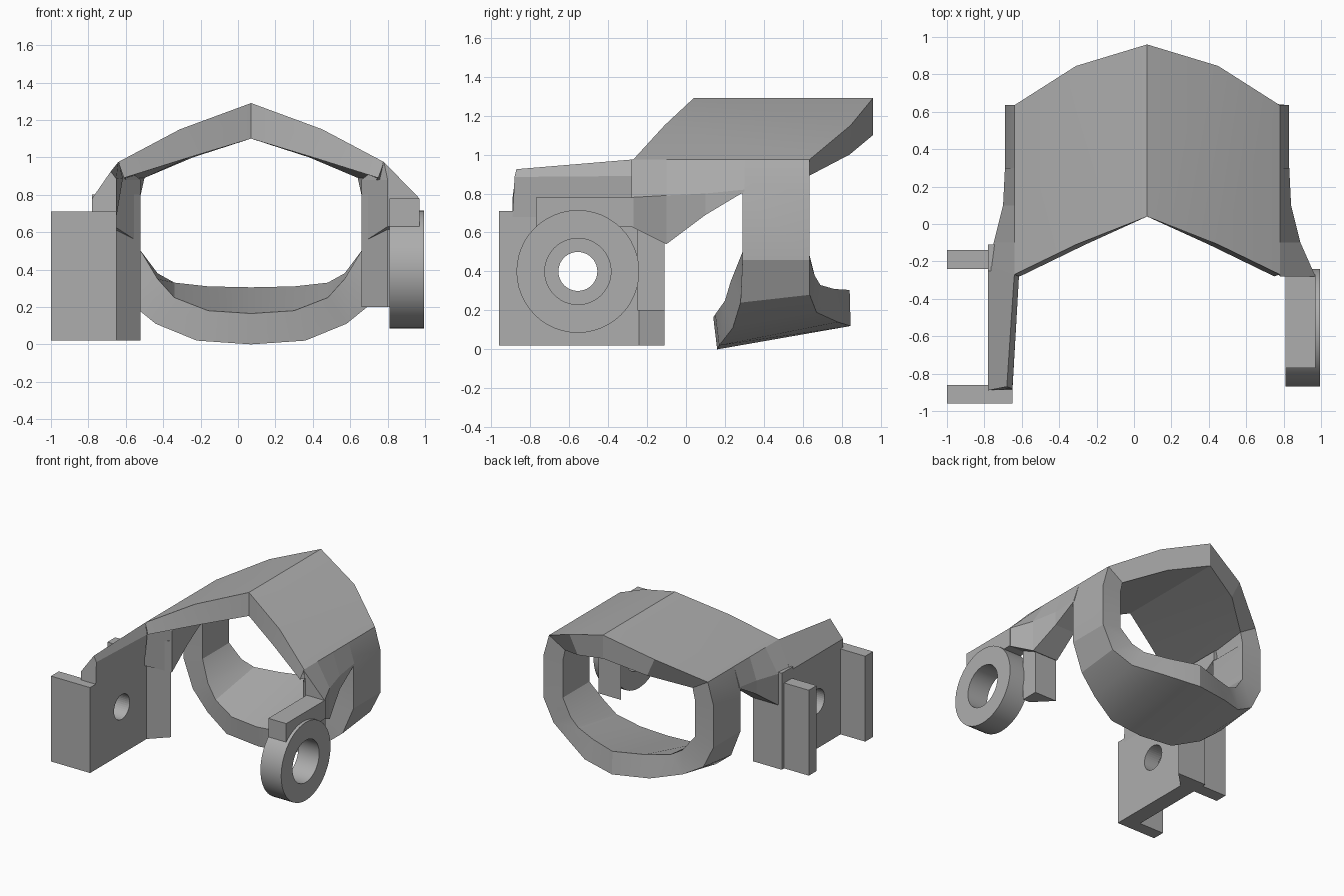
import bpy, bmesh, math
from mathutils import Matrix, Vector

cube = bpy.data.objects.get("Cube")
if cube:
    bpy.data.objects.remove(cube, do_unlink=True)

grey = bpy.data.materials.new("plain grey")
grey.use_nodes = True
colour = (0.42, 0.42, 0.42, 1)
grey.diffuse_color = colour
grey.node_tree.nodes["Principled BSDF"].inputs["Base Color"].default_value = colour

CENTRE = 0.07  # symmetry plane of the cuff


def finish(name, bm, smooth=True):
    """Turn a bmesh into a named grey object."""
    bmesh.ops.recalc_face_normals(bm, faces=bm.faces)
    mesh = bpy.data.meshes.new(name)
    bm.to_mesh(mesh)
    bm.free()
    mesh.materials.append(grey)
    obj = bpy.data.objects.new(name, mesh)
    bpy.context.collection.objects.link(obj)
    if smooth:
        bpy.ops.object.select_all(action='DESELECT')
        obj.select_set(True)
        bpy.context.view_layer.objects.active = obj
        bpy.ops.object.shade_smooth_by_angle(angle=math.radians(20))
    return obj


def loft(name, sections, closed=False, smooth=False):
    """Skin equal-length loops of points, capping the ends unless closed."""
    bm = bmesh.new()
    rings = [[bm.verts.new(p) for p in section] for section in sections]
    size = len(rings[0])
    pairs = list(zip(rings, rings[1:]))
    if closed:
        pairs.append((rings[-1], rings[0]))
    for a, b in pairs:
        for i in range(size):
            j = (i + 1) % size
            bm.faces.new((a[i], a[j], b[j], b[i]))
    if not closed:
        bm.faces.new(rings[0])
        bm.faces.new(rings[-1])
    return finish(name, bm, smooth)


def box(name, low, high):
    bm = bmesh.new()
    low, high = Vector(low), Vector(high)
    size = high - low
    matrix = Matrix.Translation((low + high) / 2) @ Matrix.Diagonal((*size, 1))
    bmesh.ops.create_cube(bm, size=1, matrix=matrix)
    return finish(name, bm, False)


def prism(name, footprint, bottom, top):
    """Upright prism over an (x, y) footprint."""
    return loft(name, [[(x, y, z) for x, y in footprint] for z in (bottom, top)])


# Cuff: each half-section gives outer front, outer back, inner back, inner front
# as (distance from centre, y, z), running from the ridge to the lowest point
half = [
    [(0, .04, 1.29), (0, .96, 1.29), (0, .96, 1.1), (0, .04, 1.1)],
    [(.38, -.11, 1.15), (.38, .845, 1.15), (.31, .84, 1), (.33, -.11, 1)],
    [(.71, -.27, .975), (.71, .635, .975), (.57, .63, .89), (.68, -.28, .89)],
    [(.76, .29, .8), (.76, .635, .8), (.59, .63, .8), (.59, .29, .8)],
    [(.76, .29, .46), (.76, .635, .46), (.59, .63, .5), (.59, .29, .5)],
    [(.67, .28, .24), (.67, .635, .28), (.5, .66, .38), (.5, .23, .35)],
    [(.51, .24, .11), (.51, .67, .19), (.41, .69, .33), (.41, .2, .25)],
    [(.29, .17, .02), (.29, .78, .14), (.23, .76, .31), (.23, .15, .18)],
    [(0, .16, 0), (0, .845, .12), (0, .84, .305), (0, .14, .165)],
]


def side(points, sign):
    return [(CENTRE + sign * w, y, z) for w, y, z in points]


sections = [side(s, 1) for s in half] + [side(s, -1) for s in half[-2:0:-1]]
loft("cuff_ring", sections, closed=True, smooth=True)

# Flared webs that carry the roof edge forward to each arm
for label, sign, flare, foot in (("left", 1, .9, .2), ("right", -1, .85, .02)):
    stations = [
        # y, roof edge, outer width, outer height, lower edge, inner width
        (.3, .71, .76, .82, .81, .59),
        (.1, .71, .77, .8, .69, .59),
        (-.1, .71, .82, .79, .54, .59),
        (-.28, .71, flare, .78, .63, .73),
    ]
    loft(label + "_web", [side([(edge, y, .975), (wide, y, high), (wide, y, low),
                                (inner, y, low), (inner, y, .88)], sign)
                          for y, edge, wide, high, low, inner in stations])

    # Chamfered post below the web
    outer = .79 if sign > 0 else .85
    post = [(.73, -.25), (.59, -.11), (outer, -.11), (outer, -.25)]
    prism(label + "_post", [(CENTRE + sign * w, y) for w, y in post], foot, .8)

# Right arm: tapered beam over a flanged, drilled plate
loft("right_beam", [
    [(-.78, -.22, .78), (-.64, -.27, .975), (-.615, -.28, .89), (-.65, -.26, .68), (-.78, -.22, .68)],
    [(-.78, -.89, .78), (-.68, -.87, .925), (-.65, -.88, .885), (-.65, -.89, .68), (-.78, -.89, .68)],
])
plate = box("right_plate", (-.78, -.9, .02), (-.65, -.2, .71))
box("right_front_flange", (-1, -.96, .02), (-.65, -.86, .71))
box("right_rear_flange", (-1, -.24, .02), (-.7, -.14, .71))

AXIS_Y, AXIS_Z = -.555, .4
bm = bmesh.new()
bmesh.ops.create_cone(bm, cap_ends=True, segments=40, radius1=.1, radius2=.1, depth=1,
                      matrix=Matrix.Translation((-.7, AXIS_Y, AXIS_Z))
                      @ Matrix.Rotation(math.pi / 2, 4, 'Y'))
cutter = finish("hole_cutter", bm, False)
cutter.hide_render = True
cut = plate.modifiers.new("hole", 'BOOLEAN')
cut.operation = 'DIFFERENCE'
cut.object = cutter
bpy.context.view_layer.objects.active = plate
bpy.ops.object.modifier_apply(modifier=cut.name)
bpy.data.objects.remove(cutter, do_unlink=True)

# Left arm: short bar holding a round eyelet
box("left_bar", (.81, -.77, .63), (.97, -.27, .78))
segments = 48
rim = []
for i in range(segments):
    a = math.tau * i / segments
    rim.append([(x, AXIS_Y + r * math.cos(a), AXIS_Z + r * math.sin(a))
                for x, r in ((.81, .17), (.81, .315), (.995, .315), (.995, .17))])
loft("left_eyelet", rim, closed=True, smooth=True)
